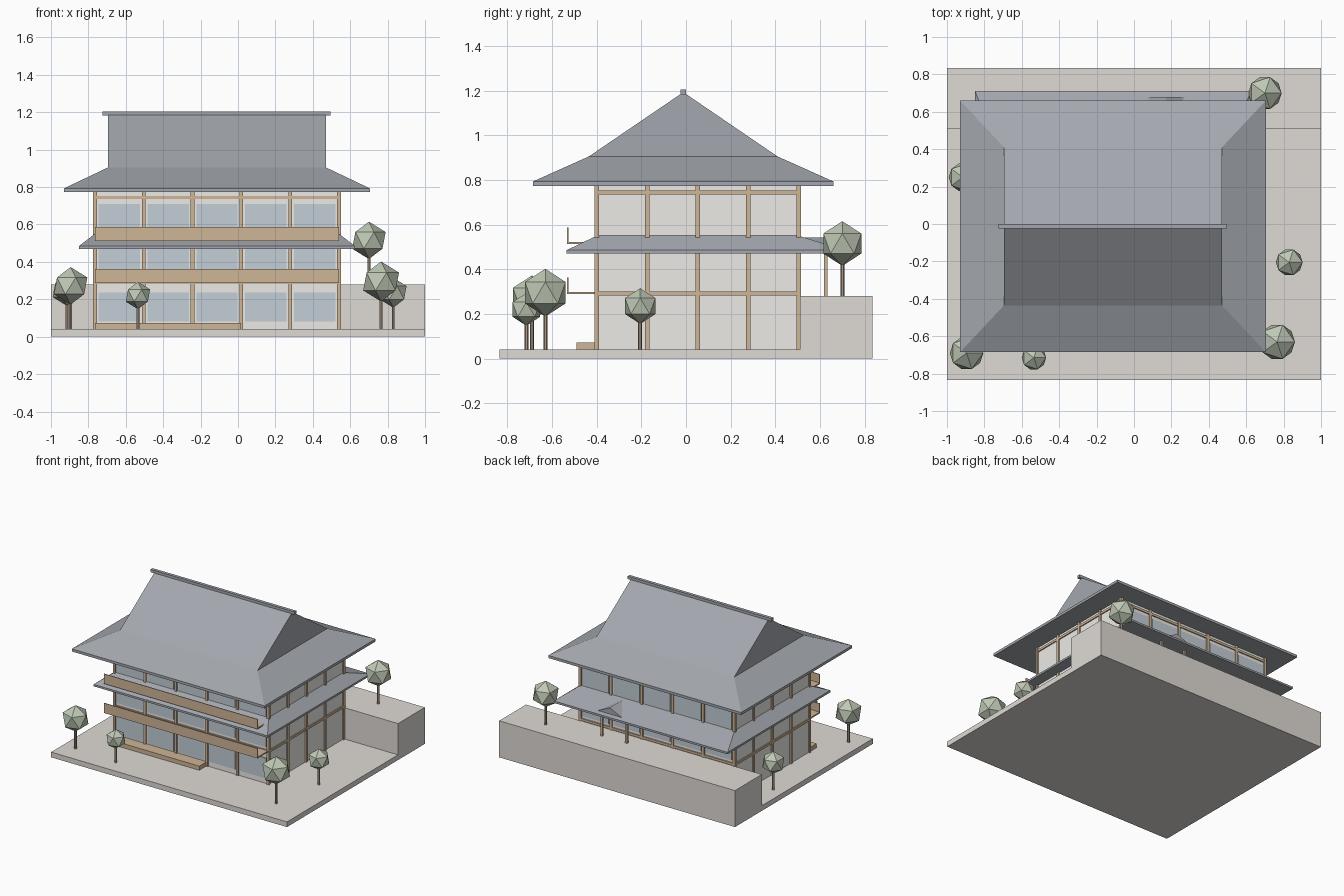
import bpy, bmesh, math

if "Cube" in bpy.data.objects:
    bpy.data.objects.remove(bpy.data.objects["Cube"])


def material(name, rgb):
    m = bpy.data.materials.new(name)
    m.diffuse_color = (*rgb, 1)
    m.use_nodes = True
    m.node_tree.nodes["Principled BSDF"].inputs["Base Color"].default_value = m.diffuse_color
    return m


ROOF = material("slate", (0.37, 0.39, 0.425))
WOOD = material("timber", (0.62, 0.46, 0.31))
TRUNK = material("bark", (0.42, 0.32, 0.24))
WALL = material("plaster", (0.84, 0.83, 0.80))
GLASS = material("glass", (0.55, 0.62, 0.68))
STONE = material("stone", (0.74, 0.71, 0.67))
LEAF = material("leaf", (0.52, 0.58, 0.46))


def loft(name, rects, mat):
    """Closed solid through stacked rectangles (x0, x1, y0, y1, z)."""
    bm = bmesh.new()
    loops = [[bm.verts.new(p) for p in ((a, c, z), (b, c, z), (b, d, z), (a, d, z))]
             for a, b, c, d, z in rects]
    bm.faces.new(loops[0][::-1])
    bm.faces.new(loops[-1])
    for lo, hi in zip(loops, loops[1:]):
        for i in range(4):
            j = (i + 1) % 4
            bm.faces.new((lo[i], lo[j], hi[j], hi[i]))
    me = bpy.data.meshes.new(name)
    bm.to_mesh(me)
    bm.free()
    ob = bpy.data.objects.new(name, me)
    bpy.context.collection.objects.link(ob)
    me.materials.append(mat)
    return ob


def box(name, x0, x1, y0, y1, z0, z1, mat):
    return loft(name, [(x0, x1, y0, y1, z0), (x0, x1, y0, y1, z1)], mat)


# Site: base slab and raised terrace behind the house
box("ground_slab", -1, 1, -0.835, 0.835, 0, 0.04, STONE)
box("rear_terrace", -1, 1, 0.51, 0.835, 0.04, 0.28, STONE)

# House body
X0, X1, Y0, Y1 = -0.765, 0.54, -0.40, 0.505
box("house_walls", X0, X1, Y0, Y1, 0.04, 0.79, WALL)

# Posts around the perimeter
P = 0.01
xs = [X0 + (X1 - X0) * i / 5 for i in range(6)]
ys = [Y0 + (Y1 - Y0) * i / 4 for i in range(5)]
spots = [(x, y) for x in xs for y in (Y0, Y1)] + [(x, y) for x in (X0, X1) for y in ys[1:-1]]
for x, y in spots:
    box("wall_post", x - P, x + P, y - P, y + P, 0.04, 0.785, WOOD)

# Horizontal beams at each floor
for z in (0.283, 0.515, 0.735):
    for y in (Y0, Y1):
        box("long_beam", X0, X1, y - 0.008, y + 0.008, z, z + 0.018, WOOD)
    for x in (X0, X1):
        box("side_beam", x - 0.008, x + 0.008, Y0, Y1, z, z + 0.018, WOOD)

# Windows, front and rear, one per bay and storey
for a, b in zip(xs, xs[1:]):
    for z0, z1 in ((0.08, 0.235), (0.32, 0.475), (0.555, 0.71)):
        for y in (Y0, Y1):
            box("window", a + 0.02, b - 0.02, y - 0.005, y + 0.005, z0, z1, GLASS)

# Balconies: floor and solid railing
for z in (0.288, 0.512):
    box("balcony_floor", X0, X1, -0.53, Y0, z, z + 0.01, WOOD)
    box("balcony_railing", X0, X1, -0.533, -0.527, z, z + 0.075, WOOD)

# Entrance deck
box("front_deck", X0, 0.015, -0.49, Y0, 0.04, 0.072, WOOD)

# Skirt roof between second and third storey
loft("skirt_roof", [(-0.85, 0.625, -0.535, 0.71, 0.47), (-0.85, 0.625, -0.535, 0.71, 0.485),
                    (X0, X1, Y0, Y1, 0.55)], ROOF)

# Rear porch: two posts and a small gable breaking through the skirt roof
for x in (0.065, 0.275):
    box("porch_post", x - 0.008, x + 0.008, 0.617, 0.633, 0.28, 0.48, WOOD)
loft("porch_gable", [(0.02, 0.32, 0.5, 0.68, 0.472), (0.169, 0.171, 0.5, 0.68, 0.542)], ROOF)

# Main hip-and-gable roof with ridge cap
loft("main_roof", [(-0.93, 0.705, -0.685, 0.66, 0.773), (-0.93, 0.705, -0.685, 0.66, 0.793),
                   (-0.695, 0.47, -0.435, 0.41, 0.905), (-0.695, 0.47, -0.016, -0.008, 1.19)], ROOF)
box("ridge_cap", -0.725, 0.495, -0.024, 0.0, 1.183, 1.205, ROOF)

# Trees: x, y, base height, crown centre, crown radius
for x, y, base, z, r in ((-0.895, -0.69, 0.04, 0.272, 0.10), (-0.535, -0.715, 0.04, 0.22, 0.073),
                         (0.765, -0.63, 0.04, 0.295, 0.107), (0.83, -0.205, 0.04, 0.235, 0.08),
                         (0.70, 0.70, 0.28, 0.515, 0.10), (-0.915, 0.25, 0.04, 0.25, 0.085)):
    bpy.ops.mesh.primitive_cylinder_add(vertices=6, radius=0.009, depth=z - base,
                                        location=(x, y, (z + base) / 2))
    bpy.context.object.name = "tree_trunk"
    bpy.context.object.data.materials.append(TRUNK)
    bpy.ops.mesh.primitive_ico_sphere_add(subdivisions=1, radius=r, location=(x, y, z))
    bpy.context.object.name = "tree_crown"
    bpy.context.object.data.materials.append(LEAF)
